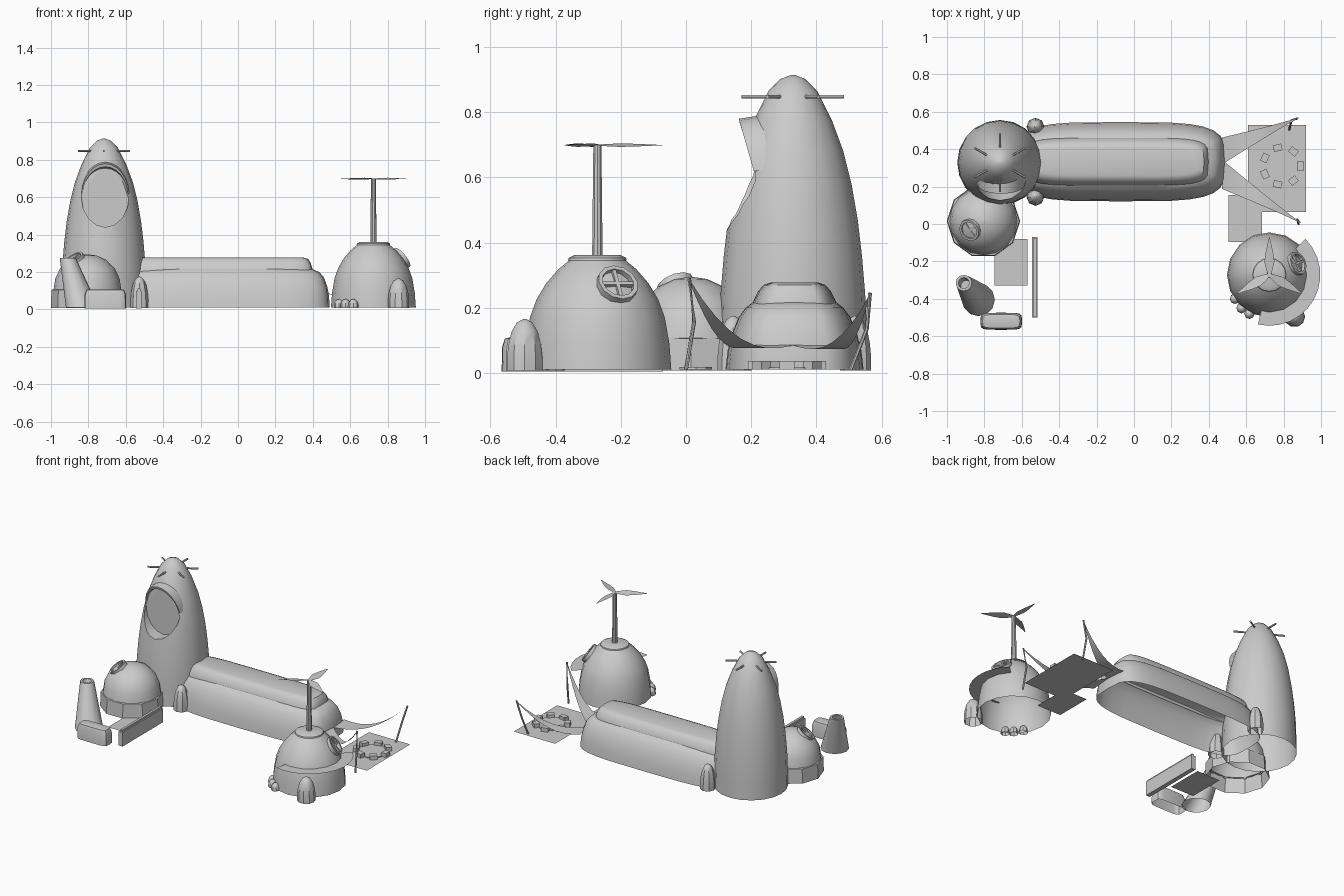
import bpy, bmesh, math
from mathutils import Vector, Matrix

if "Cube" in bpy.data.objects:
    bpy.data.objects.remove(bpy.data.objects["Cube"])


def make(name, verts, faces, angle=35):
    me = bpy.data.meshes.new(name)
    me.from_pydata(verts, [], faces)
    ob = bpy.data.objects.new(name, me)
    bpy.context.collection.objects.link(ob)
    finish(me, angle)
    return ob


def finish(me, angle=35):
    for p in me.polygons:
        p.use_smooth = True
    me.set_sharp_from_angle(angle=math.radians(angle))


def loft(name, cx, cy, levels, n=16, e=2, top=True, bottom=False):
    """Stack superellipse rings (rx, ry, z, [dx, dy])."""
    def pw(v):
        return math.copysign(abs(v) ** (2 / e), v) if abs(v) > 1e-6 else 0
    verts, faces = [], []
    for lv in levels:
        rx, ry, z, dx, dy = (tuple(lv) + (0, 0))[:5]
        for i in range(n):
            a = 2 * math.pi * i / n
            verts.append((cx + dx + rx * pw(math.cos(a)), cy + dy + ry * pw(math.sin(a)), z))
    m = len(levels)
    for k in range(m - 1):
        for i in range(n):
            j = (i + 1) % n
            faces.append((k * n + i, k * n + j, (k + 1) * n + j, (k + 1) * n + i))
    if top:
        faces.append(tuple((m - 1) * n + i for i in range(n)))
    if bottom:
        faces.append(tuple(reversed(range(n))))
    return make(name, verts, faces)


def lathe(name, cx, cy, prof, **kw):
    return loft(name, cx, cy, [(r, r, z) for r, z in prof], **kw)


def box(name, x0, x1, y0, y1, z0, z1):
    v = [(x, y, z) for z in (z0, z1) for x, y in ((x0, y0), (x1, y0), (x1, y1), (x0, y1))]
    return make(name, v, [(3, 2, 1, 0), (4, 5, 6, 7), (0, 1, 5, 4), (1, 2, 6, 5), (2, 3, 7, 6), (3, 0, 4, 7)])


def plate(name, x0, x1, y0, y1, z=0.01):
    return make(name, [(x0, y0, z), (x1, y0, z), (x1, y1, z), (x0, y1, z)], [(0, 1, 2, 3)])


def tube(name, pts, r, n=8):
    verts, faces = [], []
    pts = [Vector(p) for p in pts]
    for k, p in enumerate(pts):
        d = pts[min(k + 1, len(pts) - 1)] - pts[max(k - 1, 0)]
        q = d.to_track_quat('Z', 'Y')
        for i in range(n):
            a = 2 * math.pi * i / n
            verts.append(p + q @ Vector((r * math.cos(a), r * math.sin(a), 0)))
    for k in range(len(pts) - 1):
        for i in range(n):
            j = (i + 1) % n
            faces.append((k * n + i, k * n + j, (k + 1) * n + j, (k + 1) * n + i))
    faces += [tuple(reversed(range(n))), tuple((len(pts) - 1) * n + i for i in range(n))]
    return make(name, verts, faces)


def window(name, pos, normal, r=0.064):
    m = Matrix.Translation(pos) @ Vector(normal).to_track_quat('Z', 'Y').to_matrix().to_4x4()
    parts = [lathe(name + "_ring", 0, 0, [(r, -.03), (r, .014), (r - .013, .014), (r - .013, -.02)], n=12, top=False),
             box(name + "_bar_a", -r + .01, r - .01, -.006, .006, -.01, .01),
             box(name + "_bar_b", -.006, .006, -r + .01, r - .01, -.01, .01)]
    for p in parts:
        p.data.transform(m)


# Tall tower with an oval recess
TX, TY = -0.717, 0.328
PROF = [(.228, .01), (.226, .12), (.222, .24), (.212, .36), (.199, .47), (.18, .58), (.155, .68),
        (.12, .775), (.075, .865), (.038, .902), (.004, .915)]
tower = lathe("tower", TX, TY, PROF, n=20, bottom=True)
OX, OZ, OW, OH, FACE = -0.71, 0.605, 0.128, 0.165, 0.213
cut = loft("recess_cutter", 0, 0, [(OW, OH, -FACE), (OW, OH, .2)], n=16, bottom=True)
cut.data.transform(Matrix.Translation((OX, 0, OZ)) @ Matrix.Rotation(math.pi / 2, 4, 'X'))
cut.hide_render = True
md = tower.modifiers.new("recess", 'BOOLEAN')
md.operation, md.object, md.solver = 'DIFFERENCE', cut, 'EXACT'
dg = bpy.context.evaluated_depsgraph_get()
me = bpy.data.meshes.new_from_object(tower.evaluated_get(dg))
tower.modifiers.clear()
tower.data = me
bm = bmesh.new()
bm.from_mesh(me)
bmesh.ops.delete(bm, geom=[f for f in bm.faces if all(v.co.z < .011 for v in f.verts)], context='FACES')
bm.to_mesh(me)
bm.free()
finish(me)
bpy.data.objects.remove(cut)


def tower_y(x, z):
    for (r0, z0), (r1, z1) in zip(PROF, PROF[1:]):
        if z0 <= z <= z1:
            r = r0 + (r1 - r0) * (z - z0) / (z1 - z0)
            return TY - math.sqrt(max(r * r - (x - TX) ** 2, 0))
    return TY


# Hood lip above the recess
hv, hf, N = [], [], 12
for i in range(N + 1):
    a = math.radians(5 + 170 * i / N)
    c, s = math.cos(a), math.sin(a)
    xo, zo = OX + OW * 1.06 * c, OZ + OH * 1.12 * s
    lip = .212 - .05 * s
    hv += [(xo, tower_y(xo, zo) + .01, zo), (OX + OW * c, lip, OZ + OH * 1.06 * s),
           (OX + OW * .95 * c, lip + .004, OZ + OH * .96 * s), (OX + OW * .97 * c, FACE + .01, OZ + OH * .9 * s)]
    if i:
        for k in range(3):
            b = i * 4 + k
            hf.append((b - 4, b, b + 1, b - 3))
make("recess_hood", hv, hf)

# Radial spikes around the tower tip
for i in range(6):
    a = math.radians(30 + 60 * i)
    d = Vector((math.cos(a), math.sin(a), 0))
    c = Vector((TX, TY, .847))
    tube(f"tower_spike_{i}", [c + d * .075, c + d * .157], .006, 6)

# Long hall and raised roof ridge
loft("hall", -.07, .333, [(.56, .212, .01), (.557, .205, .07), (.548, .192, .12), (.53, .172, .17),
                          (.505, .15, .2), (.46, .125, .219)], n=28, e=4)
loft("hall_roof_ridge", -.09, .333, [(.49, .13, .2), (.487, .126, .222), (.478, .112, .25),
                                     (.465, .095, .27), (.44, .075, .277)], n=28, e=5)

# Pods: beside the hall and at the mill dome
EGG = [(1, 0), (1, .25), (.92, .5), (.75, .75), (.45, .93), (.1, 1)]


def pod(name, x, y, r, h, n=8):
    lathe(name, x, y, [(r * k, .008 + (h - .008) * t) for k, t in EGG], n=n)


pod("hall_pod_back", -.527, .52, .048, .175)
pod("hall_pod_front", -.527, .145, .048, .175)
pod("mill_pod", .858, -.495, .057, .165, 10)
for i, (x, y) in enumerate(((.54, -.4), (.575, -.45), (.617, -.48))):
    pod(f"mill_bump_{i}", x, y, .028, .055)

# Sagging canopies with bent poles
for name, root_a, root_b, tip, foot in (
        ("front", (.47, .19), (.485, .33), (.885, .01, .285), (.88, .0, .01)),
        ("back", (.485, .33), (.47, .46), (.875, .565, .24), (.83, .505, .01))):
    v, f, n = [], [], 8
    for i in range(n + 1):
        t = i / n
        z = .085 - .03 * math.sin(math.pi * t) + (tip[2] - .085) * t ** 2
        ctr = (Vector(root_a) + Vector(root_b)) / 2
        for rt in (root_a, root_b):
            half = (Vector(rt) - ctr) * ((1 - t) ** 1.15 + .03)
            p = ctr.lerp(Vector(tip[:2]), t) + half
            v.append((p.x, p.y, z))
        if i:
            f.append((2 * i - 2, 2 * i - 1, 2 * i + 1, 2 * i))
    make("canopy_" + name, v, f)
    mid = (Vector(tip) + Vector(foot)) / 2 + Vector((-.01, .02, .01))
    tube("canopy_pole_" + name, [foot, mid, (tip[0], tip[1], tip[2] + .005)], .006, 6)

# Mill dome with cap, mast and three blades
MX, MY = .724, -.272
lathe("mill_dome", MX, MY, [(.227, .01), (.221, .09), (.207, .17), (.187, .225), (.157, .275),
                            (.12, .318), (.087, .345)], n=16)
lathe("mill_cap", MX, MY, [(.09, .345), (.088, .353), (.07, .362)], n=16)
lathe("mill_mast", MX, MY, [(.017, .35), (.013, .7)], n=10)
for i in range(3):
    rot = Matrix.Rotation(math.radians(90 + 120 * i), 3, 'Z')
    v, f = [], []
    for k, (r, w) in enumerate(((0, .008), (.03, .017), (.07, .027), (.12, .02), (.2, .002))):
        for s in (-1, 1):
            v.append(rot @ Vector((r, s * w, s * w * .2)) + Vector((MX, MY, .699)))
        if k:
            f.append((2 * k - 2, 2 * k, 2 * k + 1, 2 * k - 1))
    make(f"mill_blade_{i}", v, f)
window("mill_window", (MX + .145, MY + .06, .27), (.74, .3, .6))

# Curved ledge around the mill dome
v, f = [], []
for i in range(13):
    a = math.radians(-103 + 148 * i / 12)
    for r in (.185, .272):
        v.append((MX + r * math.cos(a), MY + r * math.sin(a), .19))
    if i:
        f.append((2 * i - 2, 2 * i - 1, 2 * i + 1, 2 * i))
make("mill_ledge", v, f)

# Small dome on a skirt
lathe("hut_skirt", -.805, .015, [(.196, .008), (.192, .105), (.178, .108)], n=10, top=False)
lathe("hut_dome", -.805, .015, [(.182, .1), (.172, .165), (.146, .22), (.1, .265), (.05, .288), (.004, .295)], n=16)
window("hut_window", (-.875, -.03, .262), (-.5, -.33, .8), .06)

# Leaning chimney, trough and low wall
loft("leaning_chimney", -.832, -.405, [(.088, .088, .01), (.043, .043, .275, -.078, .09),
     (.029, .029, .275, -.078, .09), (.029, .029, .22, -.065, .075)], n=12)
loft("trough", -.71, -.52, [(.112, .046, .005), (.11, .044, .08), (.1, .036, .105), (.085, .024, .108)], n=16, e=5)
box("low_wall", -.545, -.515, -.5, -.07, .005, .1)
box("low_wall_cap", -.538, -.522, -.496, -.074, .1, .112)

# Ground plates with circles of stones
plate("yard_large", .61, .92, .065, .53)
plate("yard_small", .505, .685, -.095, .155)
plate("yard_left", -.745, -.57, -.33, -.08)
lathe("yard_large_disc", .79, .31, [(.095, .01), (.095, .016)], n=14)
lathe("yard_small_disc", .562, .03, [(.05, .01), (.05, .018)], n=9)
for i in range(7):
    b = box(f"yard_stone_{i}", -.018, .018, -.023, .023, .01, .036)
    a = 2 * math.pi * i / 7
    b.data.transform(Matrix.Translation((.79 + .1 * math.cos(a), .31 + .1 * math.sin(a), 0)) @ Matrix.Rotation(a, 4, 'Z'))
